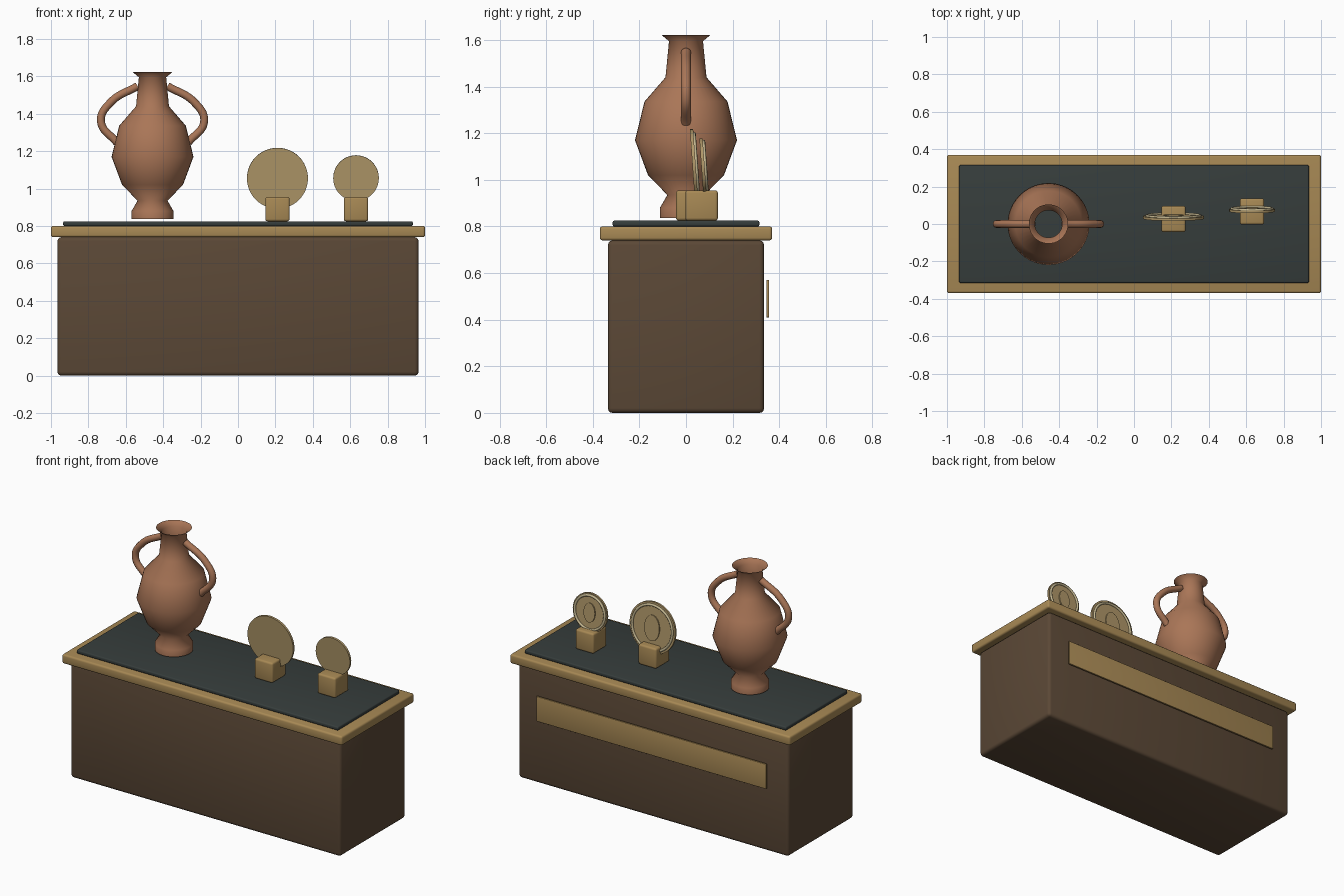
import bpy
import math
from mathutils import Matrix

if "Cube" in bpy.data.objects:
    bpy.data.objects.remove(bpy.data.objects["Cube"], do_unlink=True)


def material(name, color):
    mat = bpy.data.materials.new(name)
    mat.use_nodes = True
    mat.diffuse_color = (*color, 1)
    bsdf = mat.node_tree.nodes["Principled BSDF"]
    bsdf.inputs["Base Color"].default_value = (*color, 1)
    bsdf.inputs["Roughness"].default_value = 0.7
    return mat


wood = material("dark_wood", (0.105, 0.065, 0.037))
brass = material("brass", (0.39, 0.25, 0.09))
felt = material("dark_felt", (0.037, 0.047, 0.045))
clay = material("clay", (0.40, 0.18, 0.095))
bronze = material("coin_bronze", (0.43, 0.31, 0.14))
pale = material("pale_bronze", (0.55, 0.47, 0.28))


def finish(name, mat, angle=30):
    obj = bpy.context.object
    obj.name = name
    obj.data.materials.append(mat)
    bpy.ops.object.shade_smooth_by_angle(angle=math.radians(angle))
    return obj


def box(name, size, center, mat, bevel):
    bpy.ops.mesh.primitive_cube_add(size=1, location=center)
    obj = bpy.context.object
    obj.data.transform(Matrix.Diagonal((*size, 1)))
    if bevel:
        mod = obj.modifiers.new("Bevel", "BEVEL")
        mod.width = bevel
        mod.segments = 3
        bpy.ops.object.modifier_apply(modifier=mod.name)
    return finish(name, mat)


# Display counter
box("counter_body", (1.93, 0.67, 0.74), (0, 0, 0.37), wood, 0.02)
box("counter_top", (2, 0.74, 0.06), (0, 0, 0.77), brass, 0.012)
box("felt_pad", (1.87, 0.63, 0.025), (0, 0, 0.8125), felt, 0.008)
box("back_plaque", (1.64, 0.012, 0.16), (0, 0.351, 0.49), brass, 0.002)

# Open turned vase
VASE_X = -0.457
profile = [(0.112, 0.837), (0.112, 0.88), (0.08, 0.935), (0.163, 1.02),
           (0.219, 1.17), (0.178, 1.336), (0.088, 1.44), (0.073, 1.595),
           (0.105, 1.622)]
SIDES = 40
verts, faces = [], []
for r, z in profile:
    for i in range(SIDES):
        a = math.tau * i / SIDES
        verts.append((r * math.cos(a), r * math.sin(a), z))
for row in range(len(profile) - 1):
    for i in range(SIDES):
        j = (i + 1) % SIDES
        lo, hi = row * SIDES, (row + 1) * SIDES
        faces.append((lo + i, lo + j, hi + j, hi + i))
mesh = bpy.data.meshes.new("vase")
mesh.from_pydata(verts, [], faces)
vase = bpy.data.objects.new("vase", mesh)
vase.location.x = VASE_X
bpy.context.collection.objects.link(vase)
bpy.ops.object.select_all(action="DESELECT")
vase.select_set(True)
bpy.context.view_layer.objects.active = vase
finish("vase", clay, 80)

# Vase handles
handle_path = [(0.08, 1.548), (0.225, 1.46), (0.276, 1.36), (0.19, 1.245)]
for side, label in ((1, "left"), (-1, "right")):
    curve = bpy.data.curves.new("handle", "CURVE")
    curve.dimensions = "3D"
    curve.bevel_depth = 0.021
    curve.bevel_resolution = 4
    curve.use_fill_caps = True
    spline = curve.splines.new("BEZIER")
    spline.bezier_points.add(len(handle_path) - 1)
    for point, (x, z) in zip(spline.bezier_points, handle_path):
        point.co = (side * x, 0, z)
        point.handle_left_type = point.handle_right_type = "AUTO"
    curve.materials.append(clay)
    handle = bpy.data.objects.new(f"vase_handle_{label}", curve)
    handle.location.x = VASE_X
    bpy.context.collection.objects.link(handle)


# Coins leaning on small blocks, relief on the back face
def coin(label, x, y, z, radius, stand_y):
    box(f"{label}_coin_stand", (0.13, 0.14, 0.13), (x, stand_y, 0.89), brass, 0.012)
    place = Matrix.Translation((x, y, z)) @ Matrix.Rotation(math.radians(4), 4, "X")
    face = Matrix.Rotation(math.radians(-90), 4, "X")

    bpy.ops.mesh.primitive_cylinder_add(vertices=48, radius=radius, depth=0.014)
    finish(f"{label}_coin_disc", bronze).matrix_world = place @ face

    bpy.ops.mesh.primitive_torus_add(major_radius=radius * 0.88, minor_radius=0.008,
                                     major_segments=48, minor_segments=8)
    ring = finish(f"{label}_coin_rim", pale, 60)
    ring.matrix_world = place @ Matrix.Translation((0, 0.009, 0)) @ face

    bpy.ops.mesh.primitive_cylinder_add(vertices=32, radius=radius, depth=0.008)
    boss = finish(f"{label}_coin_relief", bronze)
    boss.data.transform(Matrix.Diagonal((0.33, 0.5, 1, 1)))
    boss.matrix_world = place @ Matrix.Translation((0, 0.01, 0)) @ face


coin("large", 0.211, 0.035, 1.055, 0.163, 0.027)
coin("small", 0.631, 0.073, 1.056, 0.122, 0.067)
